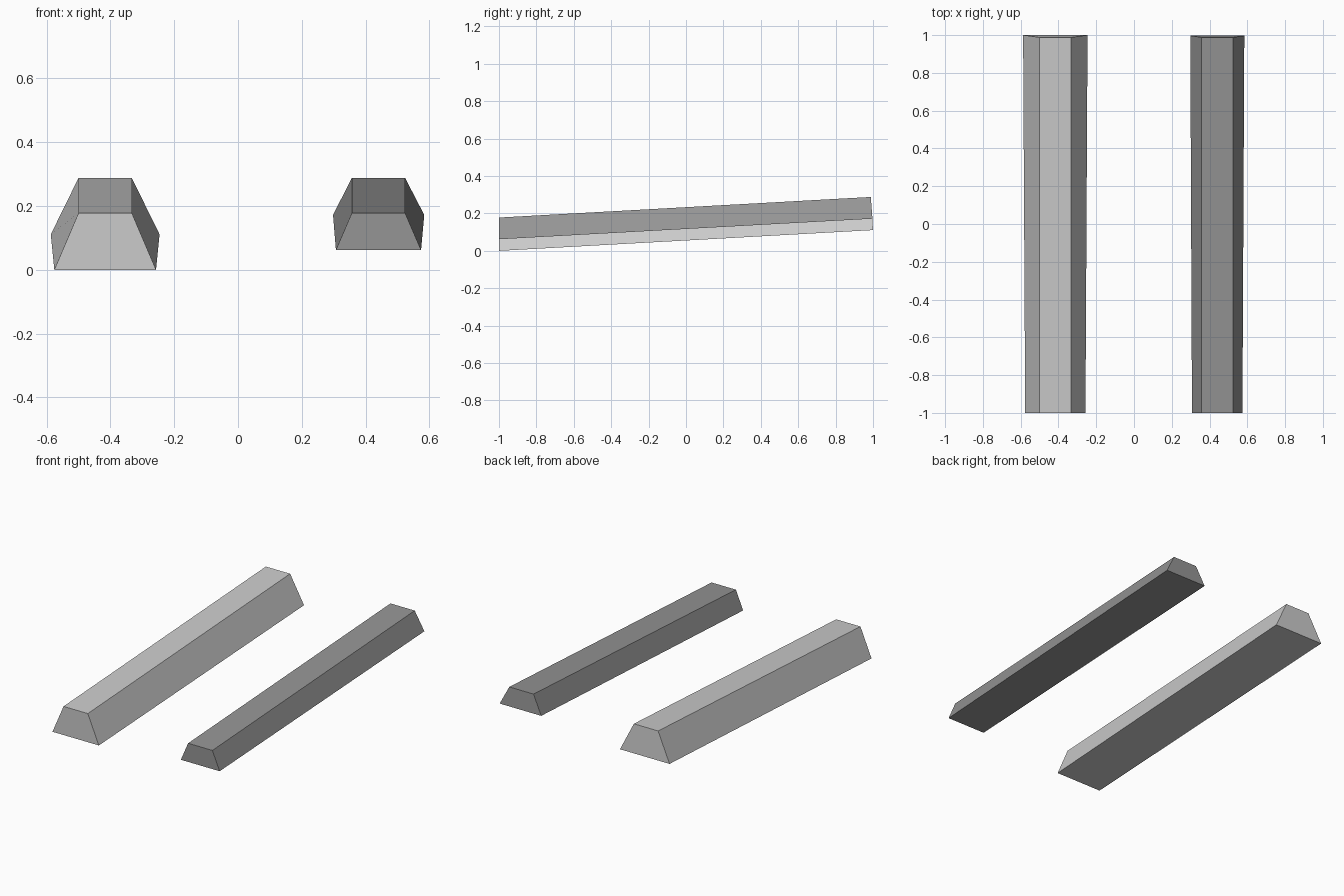
import bpy, bmesh

if "Cube" in bpy.data.objects:
    bpy.data.objects.remove(bpy.data.objects["Cube"])


def ramp_beam(name, front, back):
    """Trapezoid beam; each end is (top x0, x1, y, z), (bottom x0, x1, y, z)."""
    bm = bmesh.new()
    ends = []
    for (tx0, tx1, ty, tz), (bx0, bx1, by, bz) in (front, back):
        corners = [(bx0, by, bz), (bx1, by, bz), (tx1, ty, tz), (tx0, ty, tz)]
        ends.append([bm.verts.new(c) for c in corners])
    a, b = ends
    bm.faces.new(a)
    bm.faces.new(b[::-1])
    for i in range(4):
        j = (i + 1) % 4
        bm.faces.new((a[i], b[i], b[j], a[j]))
    bmesh.ops.recalc_face_normals(bm, faces=bm.faces)
    mesh = bpy.data.meshes.new(name)
    bm.to_mesh(mesh)
    bm.free()
    obj = bpy.data.objects.new(name, mesh)
    bpy.context.collection.objects.link(obj)
    return obj


# Wide, deep beam on the left
ramp_beam("left_beam",
          ((-0.500, -0.333, -1.0, 0.178), (-0.576, -0.257, -1.0, 0.0)),
          ((-0.500, -0.333, 0.988, 0.288), (-0.587, -0.246, 1.0, 0.111)))

# Narrower, shallower dark beam on the right
right = ramp_beam("right_beam",
                  ((0.357, 0.524, -1.0, 0.178), (0.307, 0.574, -1.0, 0.062)),
                  ((0.357, 0.524, 0.988, 0.288), (0.298, 0.584, 0.997, 0.172)))
dark = bpy.data.materials.new("dark_grey")
dark.diffuse_color = (0.3, 0.3, 0.3, 1)
dark.use_nodes = True
dark.node_tree.nodes["Principled BSDF"].inputs["Base Color"].default_value = dark.diffuse_color
right.data.materials.append(dark)
